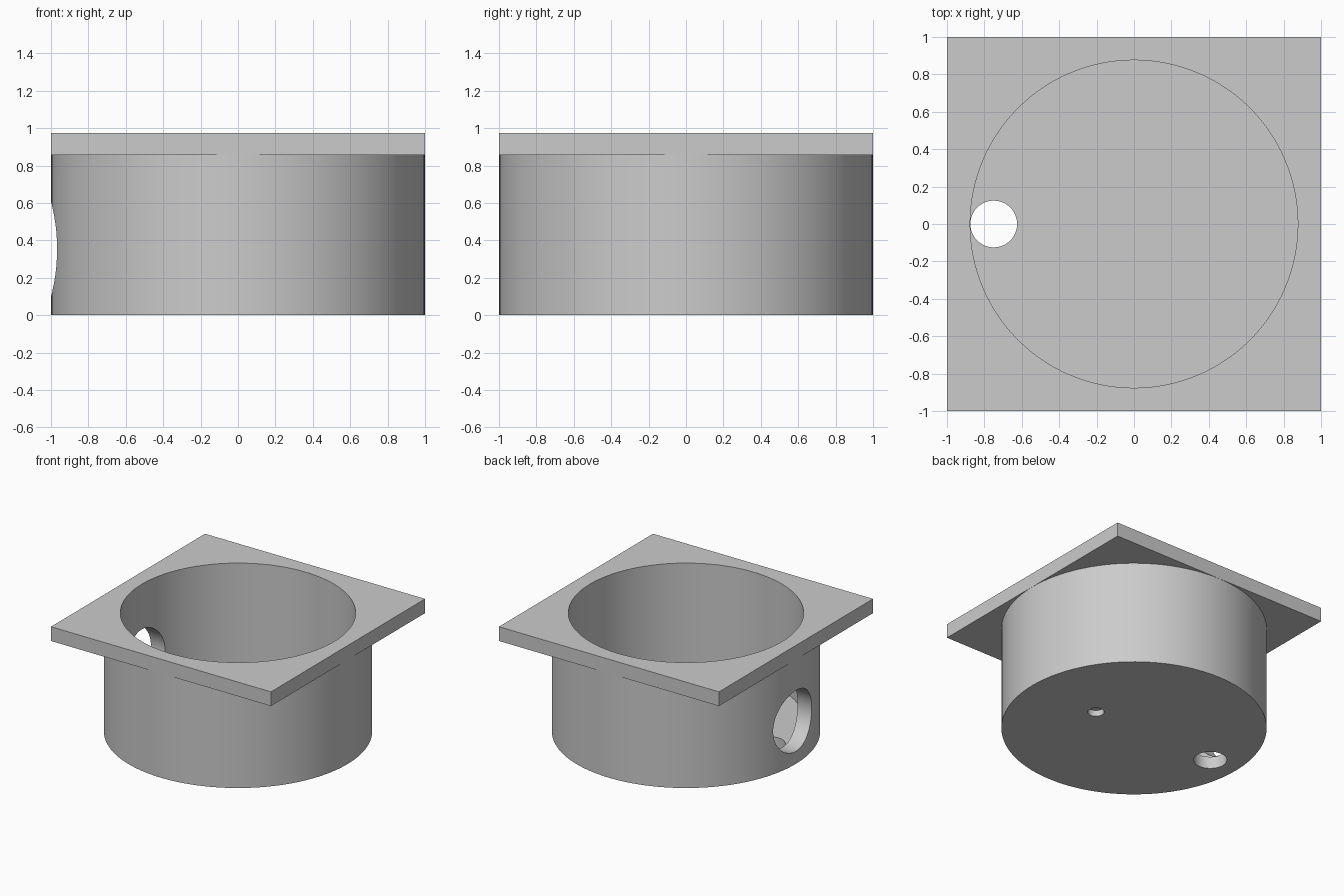
import bpy
import math

cube = bpy.data.objects.get("Cube")
if cube:
    bpy.data.objects.remove(cube, do_unlink=True)

HEIGHT = 0.974
FLANGE_BOTTOM = 0.857
FLOOR = 0.1
INNER_RADIUS = 0.876

grey = bpy.data.materials.new("light grey")
grey.use_nodes = True
grey.diffuse_color = (0.6, 0.6, 0.6, 1)
grey.node_tree.nodes["Principled BSDF"].inputs["Base Color"].default_value = (0.6, 0.6, 0.6, 1)


def cylinder(name, radius, start, end, x=0, sides=128):
    """Upright cylinder between two heights."""
    bpy.ops.mesh.primitive_cylinder_add(vertices=sides, radius=radius, depth=end - start,
                                        location=(x, 0, (start + end) / 2))
    obj = bpy.context.object
    obj.name = name
    obj.data.materials.append(grey)
    return obj


def combine(target, tool, operation):
    """Apply a boolean and remove the tool."""
    tool.hide_render = True
    mod = target.modifiers.new(operation.lower(), 'BOOLEAN')
    mod.operation = operation
    mod.solver = 'EXACT'
    mod.object = tool
    bpy.context.view_layer.objects.active = target
    bpy.ops.object.modifier_apply(modifier=mod.name)
    bpy.data.objects.remove(tool, do_unlink=True)


# Round cup body, overlapping into the flange
housing = cylinder("flanged_housing", 0.999, 0, FLANGE_BOTTOM + 0.05)

# Square flange on top
bpy.ops.mesh.primitive_cube_add(size=2, location=(0, 0, (FLANGE_BOTTOM + HEIGHT) / 2))
flange = bpy.context.object
flange.name = "square_flange"
flange.scale.z = (HEIGHT - FLANGE_BOTTOM) / 2
bpy.ops.object.transform_apply(location=False, rotation=False, scale=True)
flange.data.materials.append(grey)
combine(housing, flange, 'UNION')

# Main cavity
combine(housing, cylinder("cavity_cutter", INNER_RADIUS, FLOOR, HEIGHT + 0.2), 'DIFFERENCE')

# Round port through the right wall
port = cylinder("side_port_cutter", 0.25, -0.35, 0.35, sides=64)
port.rotation_euler.y = math.radians(90)
port.location = (-0.9, 0, 0.353)
combine(housing, port, 'DIFFERENCE')

# Through hole and blind hole in the floor
combine(housing, cylinder("drain_cutter", 0.125, -0.1, 0.2, x=-0.75, sides=48), 'DIFFERENCE')
combine(housing, cylinder("blind_hole_cutter", 0.0625, -0.1, 0.05, x=0.375, sides=32), 'DIFFERENCE')

# Smooth the round walls, keep the rims crisp
bpy.ops.object.select_all(action='DESELECT')
housing.select_set(True)
bpy.context.view_layer.objects.active = housing
bpy.ops.object.shade_smooth_by_angle(angle=math.radians(30))
